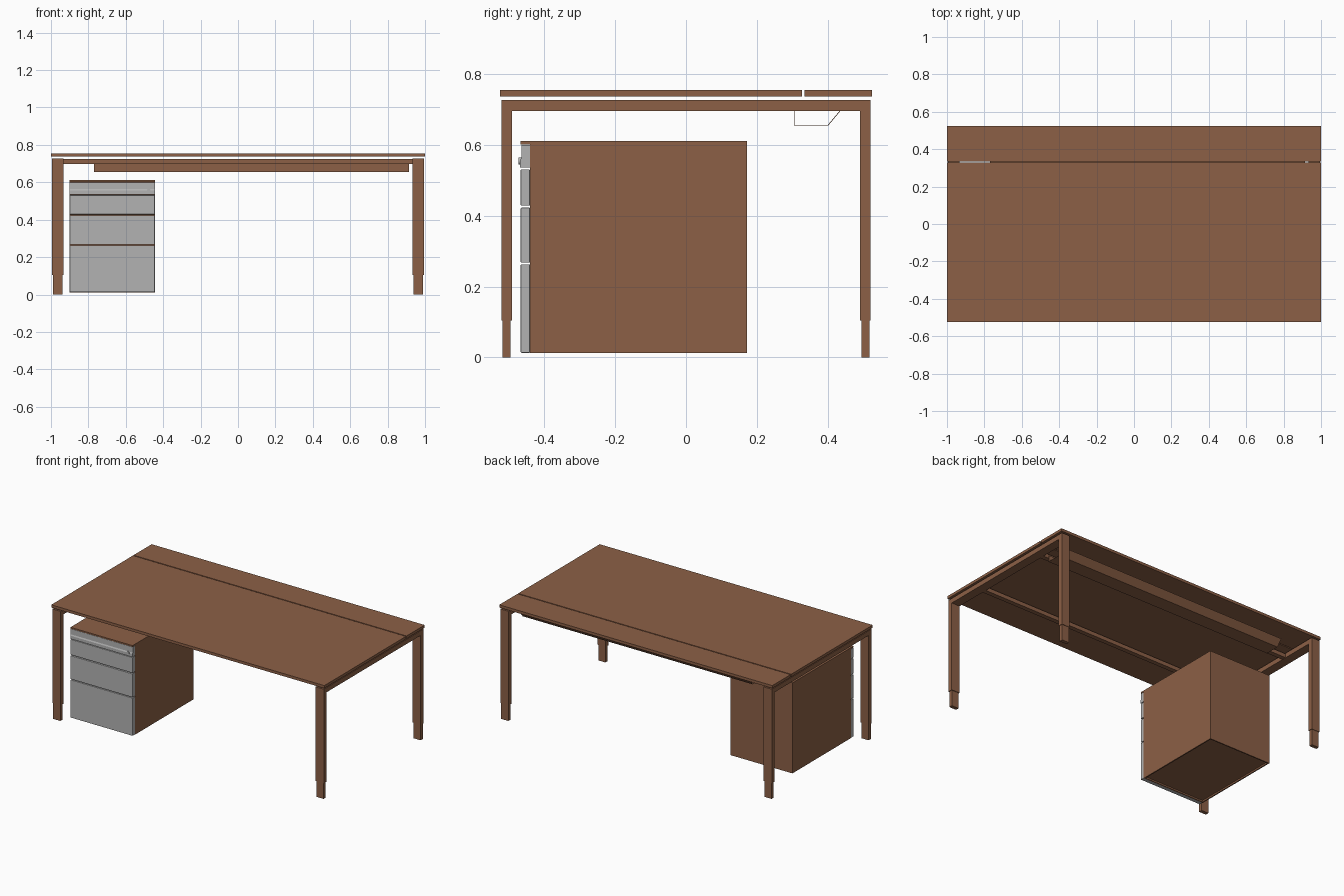
import bpy, bmesh, math
from mathutils import Matrix

if "Cube" in bpy.data.objects:
    bpy.data.objects.remove(bpy.data.objects["Cube"])


def material(name, rgb):
    m = bpy.data.materials.new(name)
    m.diffuse_color = (*rgb, 1)
    m.use_nodes = True
    m.node_tree.nodes["Principled BSDF"].inputs["Base Color"].default_value = m.diffuse_color
    return m


BROWN = material("brown wood", (0.262, 0.117, 0.061))
GREY = material("light grey metal", (0.45, 0.45, 0.45))


def finish(name, bm, mat):
    bmesh.ops.recalc_face_normals(bm, faces=bm.faces)
    me = bpy.data.meshes.new(name)
    bm.to_mesh(me)
    bm.free()
    me.materials.append(mat)
    ob = bpy.data.objects.new(name, me)
    bpy.context.collection.objects.link(ob)
    return ob


def box(name, x, y, z, mat=BROWN, bevel=0.0):
    """Box spanning the (min, max) ranges given for each axis."""
    bm = bmesh.new()
    bmesh.ops.create_cube(bm, size=1)
    for v in bm.verts:
        v.co = [(r[0] + r[1]) / 2 + c * (r[1] - r[0]) for r, c in zip((x, y, z), v.co)]
    ob = finish(name, bm, mat)
    if bevel:
        b = ob.modifiers.new("bevel", 'BEVEL')
        b.width, b.segments = bevel, 2
    return ob


def extrude_x(name, profile, x0, x1, mat):
    """Closed (y, z) profile extruded along x."""
    bm = bmesh.new()
    face = bm.faces.new([bm.verts.new((x0, y, z)) for y, z in profile])
    ext = bmesh.ops.extrude_face_region(bm, geom=[face])
    for v in ext["geom"]:
        if isinstance(v, bmesh.types.BMVert):
            v.co.x = x1
    return finish(name, bm, mat)


# Two-part table top
box("main_table_top", (-1, 1), (-0.525, 0.328), (0.737, 0.755))
box("rear_table_top", (-1, 1), (0.335, 0.525), (0.737, 0.755))

# Side frames: legs, adjustable feet and side beams
for sx, side in ((-1, "left"), (1, "right")):
    xs = sorted((sx * 0.934, sx * 0.994))
    fx = sorted((sx * 0.938, sx * 0.990))
    box(f"{side}_side_beam", xs, (-0.522, 0.522), (0.697, 0.728))
    for sy, end in ((-1, "front"), (1, "rear")):
        box(f"{side}_{end}_leg", xs, sorted((sy * 0.492, sy * 0.522)), (0.105, 0.698))
        box(f"{side}_{end}_foot", fx, sorted((sy * 0.496, sy * 0.519)), (0, 0.106))

# Long rails below the top
for sy, end in ((-1, "front"), (1, "rear")):
    box(f"{end}_rail", (-0.936, 0.936), sorted((sy * 0.25, sy * 0.28)), (0.698, 0.724))

# Open cable tray made of thin sheet
t = 0.002
extrude_x("cable_tray", [(0.305, 0.697), (0.305, 0.655), (0.402, 0.655), (0.437, 0.697),
                         (0.437 - 1.3 * t, 0.697), (0.402 - t / 2, 0.655 + t),
                         (0.305 + t, 0.655 + t), (0.305 + t, 0.697)], -0.77, 0.915, BROWN)

# Pedestal cabinet panels, with the bottom panel set up slightly
cx = (-0.90, -0.445)
p = 0.008
box("cabinet_left_panel", (cx[0], cx[0] + p), (-0.441, 0.172), (0.012, 0.602))
box("cabinet_right_panel", (cx[1] - p, cx[1]), (-0.441, 0.172), (0.012, 0.602))
box("cabinet_back_panel", (cx[0] + p, cx[1] - p), (0.164, 0.172), (0.012, 0.602))
box("cabinet_front_panel", (cx[0] + p, cx[1] - p), (-0.441, -0.433), (0.012, 0.602))
box("cabinet_bottom_panel", (cx[0] + p, cx[1] - p), (-0.433, 0.164), (0.022, 0.030))
box("cabinet_top", cx, (-0.467, 0.172), (0.602, 0.611))

# Drawer fronts
for i, z in enumerate(((0.013, 0.263), (0.268, 0.423), (0.429, 0.531))):
    box(f"drawer_front_{i + 1}", cx, (-0.467, -0.441), z, GREY, 0.002)

# Top drawer front with a projecting lower lip
extrude_x("top_drawer_front", [(-0.441, 0.536), (-0.469, 0.536), (-0.469, 0.556),
                               (-0.465, 0.564), (-0.465, 0.600), (-0.441, 0.600)],
          cx[0], cx[1], GREY)

# Round lock on the top drawer
bm = bmesh.new()
bmesh.ops.create_cone(bm, cap_ends=True, segments=20, radius1=0.010, radius2=0.010, depth=0.012,
                      matrix=Matrix.Translation((-0.477, -0.467, 0.555)) @ Matrix.Rotation(math.pi / 2, 4, 'X'))
finish("drawer_lock", bm, GREY)
